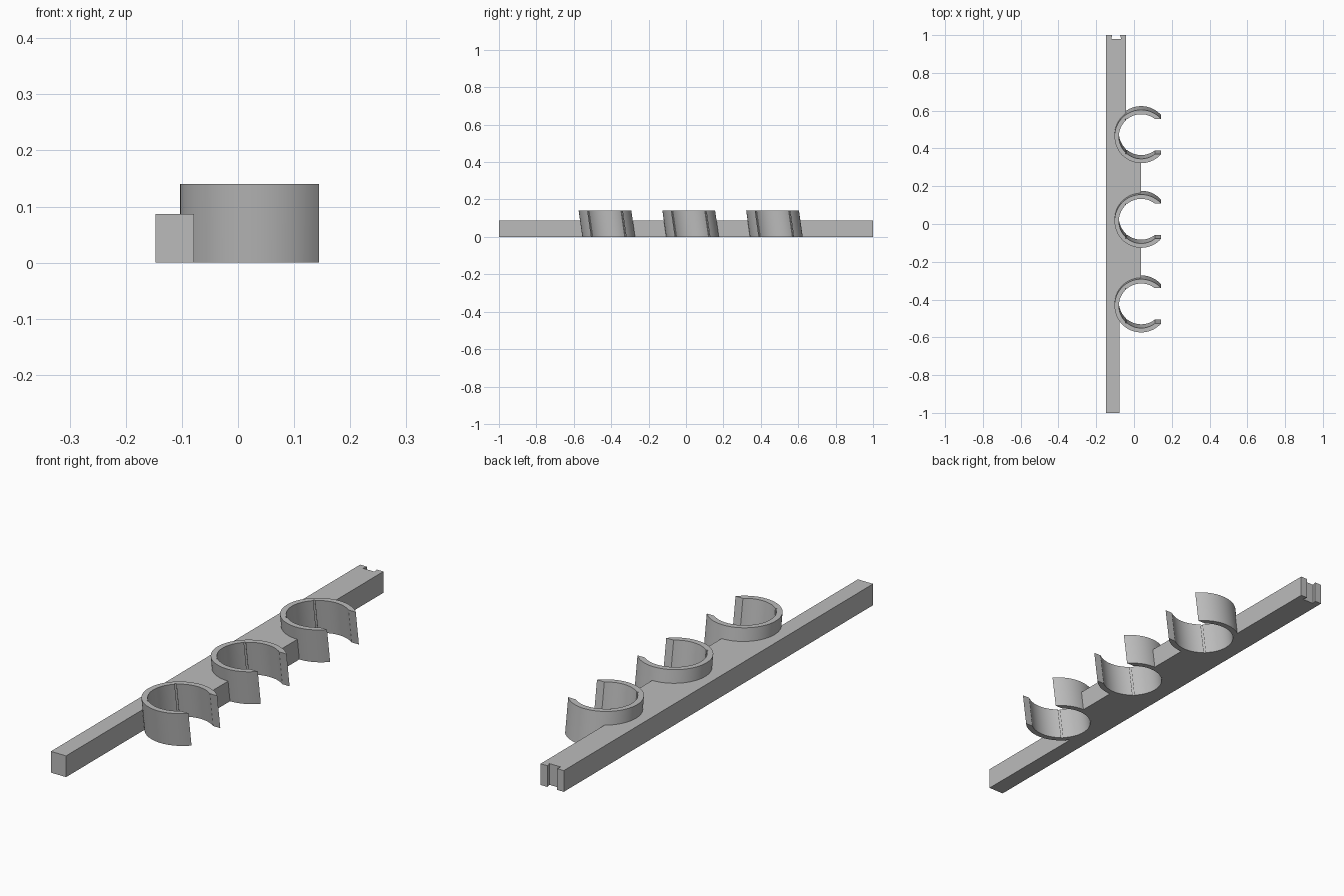
import bpy
import bmesh
from math import asin, cos, sin, pi, radians

cube = bpy.data.objects.get("Cube")
if cube:
    bpy.data.objects.remove(cube)

BAR_H, CLIP_H = 0.087, 0.14
OUTER, INNER, CLIP_X = 0.141, 0.118, 0.038
MOUTH = 0.093          # half width of the clip opening
LEAN = 0.02            # clips lean to the front as they rise
CLIP_YS = [-0.423 + 0.448 * i for i in range(3)]

grey = bpy.data.materials.new("plain grey")
grey.use_nodes = True
grey.diffuse_color = (0.5, 0.5, 0.5, 1)
grey.node_tree.nodes["Principled BSDF"].inputs["Base Color"].default_value = (0.5, 0.5, 0.5, 1)


def prism(name, outline, z0, z1, lean=0.0):
    """Extrude an outline upward, shearing it in y about half clip height."""
    def ring(bm, z):
        shift = lean * (0.5 - z / CLIP_H)
        return [bm.verts.new((x, y + shift, z)) for x, y in outline]

    bm = bmesh.new()
    low, high = ring(bm, z0), ring(bm, z1)
    bm.faces.new(low)
    bm.faces.new(high)
    n = len(outline)
    for i in range(n):
        j = (i + 1) % n
        bm.faces.new((low[i], low[j], high[j], high[i]))
    bmesh.ops.recalc_face_normals(bm, faces=bm.faces)
    mesh = bpy.data.meshes.new(name)
    bm.to_mesh(mesh)
    bm.free()
    mesh.materials.append(grey)
    obj = bpy.data.objects.new(name, mesh)
    bpy.context.collection.objects.link(obj)
    return obj


def arc(radius, start, end, steps, cy):
    angles = [start + (end - start) * i / steps for i in range(steps + 1)]
    return [(CLIP_X + radius * cos(a), cy + radius * sin(a)) for a in angles]


def clip_outline(cy):
    """Open ring with a straight-sided mouth and two thin grooves inside."""
    a_out, a_in = asin(MOUTH / OUTER), asin(MOUTH / INNER)
    g1, g2, w = radians(228), radians(132), radians(1.5)
    deep = INNER + 0.005
    return (arc(OUTER, a_out, 2 * pi - a_out, 64, cy)
            + arc(INNER, 2 * pi - a_in, g1 + w, 18, cy)
            + arc(deep, g1 + w, g1 - w, 1, cy)
            + arc(INNER, g1 - w, g2 + w, 20, cy)
            + arc(deep, g2 + w, g2 - w, 1, cy)
            + arc(INNER, g2 - w, a_in, 18, cy))


# Rail: narrow front end, wide middle, back end with a joining notch
LEFT, FRONT_X, BACK_X = -0.147, -0.078, -0.042
rail = prism("rail", [
    (LEFT, -1), (FRONT_X, -1), (FRONT_X, CLIP_YS[0]), (CLIP_X, CLIP_YS[0]),
    (CLIP_X, CLIP_YS[2]), (BACK_X, CLIP_YS[2]), (BACK_X, 1),
    (-0.073, 1), (-0.068, 0.98), (-0.12, 0.98), (-0.116, 1), (LEFT, 1),
], 0, BAR_H)

# Clips, each with a matching hole through the rail
for i, cy in enumerate(CLIP_YS):
    clip = prism(f"clip_{i + 1}", clip_outline(cy), 0, CLIP_H, LEAN)
    hole = prism(f"clip_hole_cutter_{i + 1}",
                 arc((OUTER + INNER) / 2, 0, 2 * pi, 64, cy)[:-1],
                 -0.05, 0.2, LEAN)
    hole.hide_render = True
    hole.hide_set(True)
    cut = rail.modifiers.new(f"hole_{i + 1}", "BOOLEAN")
    cut.operation = "DIFFERENCE"
    cut.solver = "EXACT"
    cut.object = hole

    bpy.ops.object.select_all(action="DESELECT")
    clip.select_set(True)
    bpy.context.view_layer.objects.active = clip
    bpy.ops.object.shade_smooth_by_angle(angle=radians(30))

# Apply the holes and remove the cutters
bpy.ops.object.select_all(action="DESELECT")
rail.select_set(True)
bpy.context.view_layer.objects.active = rail
for mod in list(rail.modifiers):
    cutter = mod.object
    bpy.ops.object.modifier_apply(modifier=mod.name)
    bpy.data.objects.remove(cutter)
